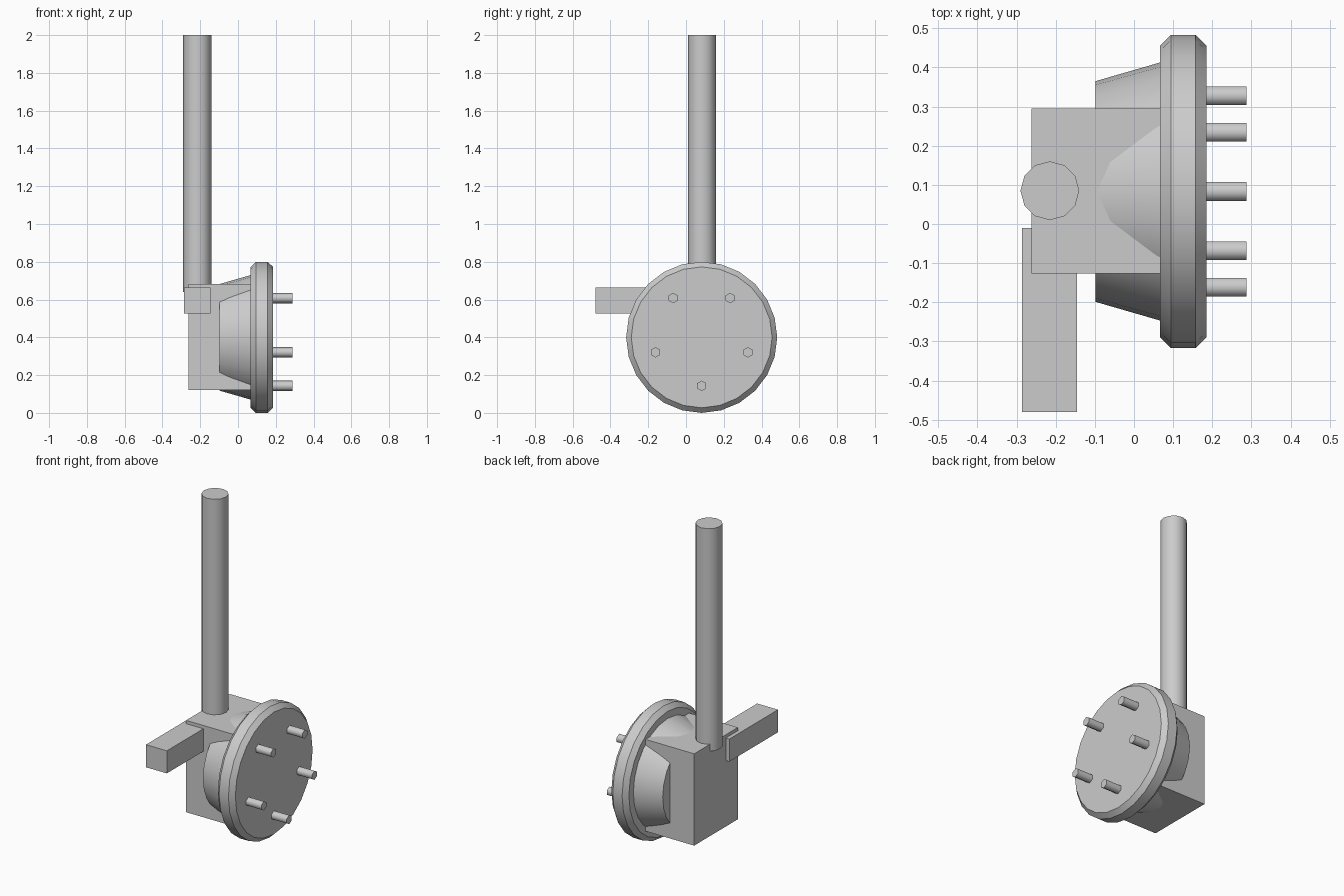
import bpy, bmesh, math

if "Cube" in bpy.data.objects:
    bpy.data.objects.remove(bpy.data.objects["Cube"])

HUB_Y, HUB_Z = 0.083, 0.40


def make_object(name, bm, smooth_deg=None):
    bmesh.ops.recalc_face_normals(bm, faces=bm.faces)
    mesh = bpy.data.meshes.new(name)
    bm.to_mesh(mesh)
    bm.free()
    ob = bpy.data.objects.new(name, mesh)
    bpy.context.collection.objects.link(ob)
    if smooth_deg:
        bpy.ops.object.select_all(action='DESELECT')
        ob.select_set(True)
        bpy.context.view_layer.objects.active = ob
        bpy.ops.object.shade_smooth_by_angle(angle=math.radians(smooth_deg))
    return ob


def box(name, lo, hi):
    bm = bmesh.new()
    bmesh.ops.create_cube(bm, size=1)
    for v in bm.verts:
        v.co = [(a + b) / 2 + c * (b - a) for a, b, c in zip(lo, hi, v.co)]
    return make_object(name, bm)


def lathe_x(name, profile, y, z, sides, smooth_deg):
    """Closed solid turned around an axis parallel to x; profile is (x, radius)."""
    bm = bmesh.new()
    rings = []
    for x, r in profile:
        angles = [2 * math.pi * i / sides for i in range(sides)]
        rings.append([bm.verts.new((x, y + r * math.sin(a), z + r * math.cos(a)))
                      for a in angles])
    for a, b in zip(rings, rings[1:]):
        for i in range(sides):
            j = (i + 1) % sides
            bm.faces.new((a[i], a[j], b[j], b[i]))
    bm.faces.new(rings[0])
    bm.faces.new(rings[-1])
    return make_object(name, bm, smooth_deg)


# Hub: chamfered mounting disc and tapered drum behind it
lathe_x("mounting_disc", [(0.067, 0.373), (0.094, 0.40), (0.157, 0.40), (0.185, 0.373)],
        HUB_Y, HUB_Z, 24, 30)
lathe_x("tapered_drum", [(-0.098, 0.282), (0.075, 0.332)], HUB_Y, HUB_Z, 24, 30)

# Five hexagonal studs, one pointing straight down
for k in range(5):
    a = math.pi + k * 2 * math.pi / 5
    lathe_x(f"stud_{k + 1}", [(0.175, 0.0275), (0.288, 0.0275)],
            HUB_Y + 0.257 * math.sin(a), HUB_Z + 0.257 * math.cos(a), 6, 65)

# Carrier block and side arm
box("carrier_block", (-0.262, -0.127, 0.122), (0.075, 0.295, 0.683))
box("side_arm", (-0.286, -0.48, 0.525), (-0.145, -0.01, 0.663))

# Upright strut
bm = bmesh.new()
bmesh.ops.create_cone(bm, cap_ends=True, segments=12, radius1=0.075, radius2=0.075, depth=1.36)
bmesh.ops.translate(bm, verts=bm.verts, vec=(-0.215, 0.085, 1.32))
make_object("upright_strut", bm, 65)
